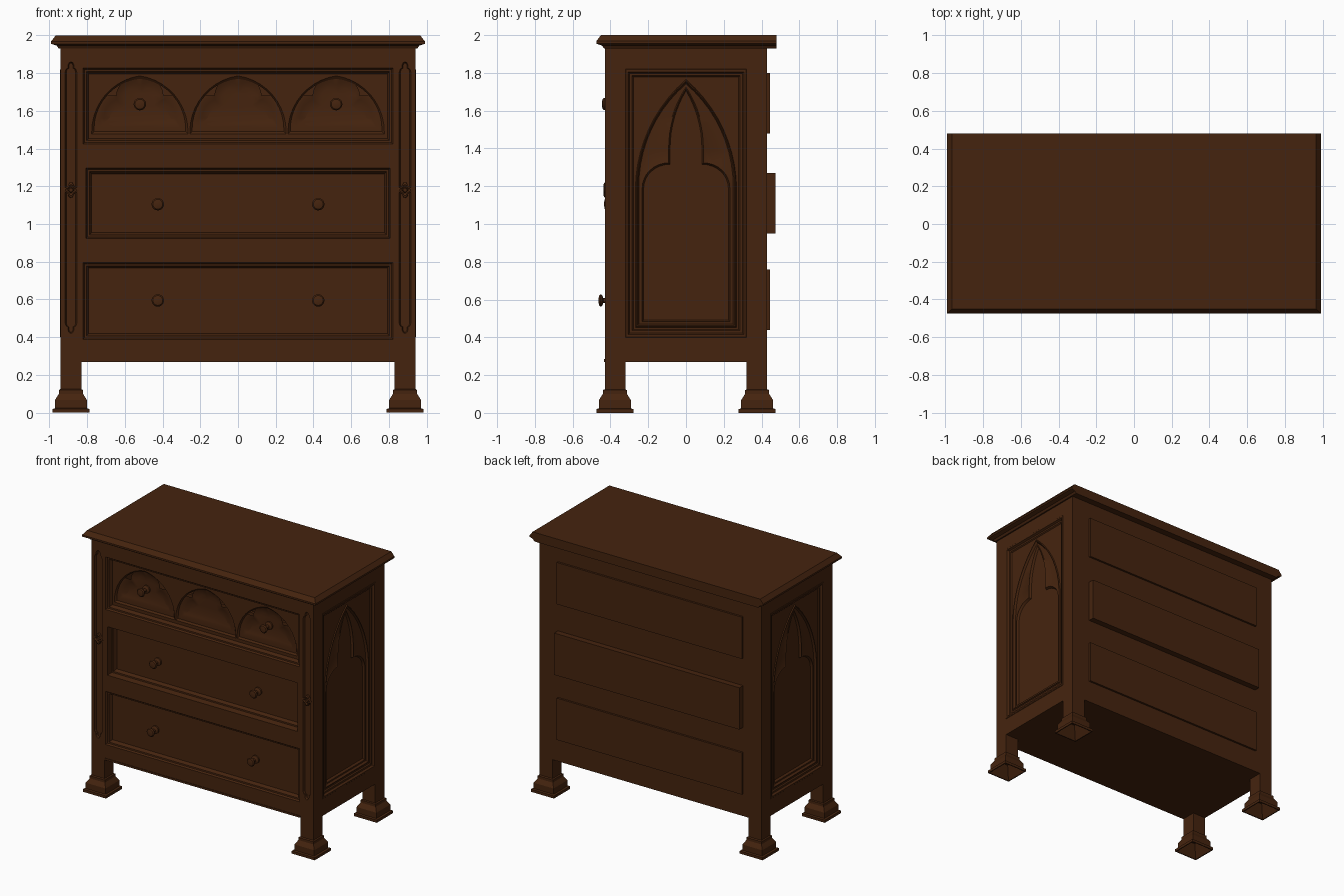
import bpy, bmesh, math
from mathutils import Vector

if "Cube" in bpy.data.objects:
    bpy.data.objects.remove(bpy.data.objects["Cube"])

wood = bpy.data.materials.new("dark_brown_wood")
wood.diffuse_color = (0.06, 0.0175, 0.0045, 1)
wood.use_nodes = True
wood.node_tree.nodes["Principled BSDF"].inputs["Base Color"].default_value = wood.diffuse_color


def finish(name, bm, smooth=False):
    mesh = bpy.data.meshes.new(name)
    bm.to_mesh(mesh)
    bm.free()
    mesh.materials.append(wood)
    ob = bpy.data.objects.new(name, mesh)
    bpy.context.collection.objects.link(ob)
    if smooth:
        bpy.context.view_layer.objects.active = ob
        ob.select_set(True)
        bpy.ops.object.shade_smooth_by_angle(angle=math.radians(35))
        ob.select_set(False)
    return ob


def box(name, x0, x1, y0, y1, z0, z1):
    bm = bmesh.new()
    bmesh.ops.create_cube(bm, size=1)
    for v in bm.verts:
        v.co = Vector(((x0 + x1) / 2 + v.co.x * (x1 - x0),
                       (y0 + y1) / 2 + v.co.y * (y1 - y0),
                       (z0 + z1) / 2 + v.co.z * (z1 - z0)))
    return finish(name, bm)


# ---- relief carving: outlines (u, v) pushed to a depth behind a face ----
class Relief:
    def __init__(self, place, normal):
        self.bm, self.place, self.normal = bmesh.new(), place, Vector(normal)

    def ring(self, loop, d):
        return [self.bm.verts.new(self.place(u, v, d)) for u, v in loop]

    def wall(self, *steps):
        rings = [self.ring(loop, d) for loop, d in steps]
        for a, b in zip(rings, rings[1:]):
            n = len(a)
            for i in range(n):
                j = (i + 1) % n
                self.bm.faces.new((a[i], a[j], b[j], b[i]))

    def cap(self, d, *loops):
        edges = []
        for loop in loops:
            r = self.ring(loop, d)
            edges += [self.bm.edges.new((r[i - 1], r[i])) for i in range(len(r))]
        bmesh.ops.triangle_fill(self.bm, use_beauty=True, edges=edges, normal=self.normal)

    def done(self, name, smooth=True):
        bm = self.bm
        bmesh.ops.remove_doubles(bm, verts=bm.verts, dist=1e-5)
        bmesh.ops.recalc_face_normals(bm, faces=bm.faces)
        if sum(f.normal.dot(self.normal) * f.calc_area() for f in bm.faces) < 0:
            bmesh.ops.reverse_faces(bm, faces=bm.faces)
        return finish(name, bm, smooth)


def front():
    return Relief(lambda u, v, d: (u, -0.43 + d, v), (0, -1, 0))


def rect(u0, u1, v0, v1, e=0):
    return [(u0 + e, v0 + e), (u1 - e, v0 + e), (u1 - e, v1 - e), (u0 + e, v1 - e)]


def circle(cu, cv, r, n=20, lobes=0):
    out = []
    for i in range(n):
        t = math.tau * i / n
        s = r * (1 + 0.22 * math.cos(lobes * t)) if lobes else r
        out.append((cu + s * math.cos(t), cv + s * math.sin(t)))
    return out


def pointed(hw, zs, za, n=10):
    """Right half of a pointed arch, from springing to apex."""
    h = za - zs
    R = (hw * hw + h * h) / (2 * hw)
    a = math.atan2(h, hw - (hw - R) - hw)
    return [(hw - R + R * math.cos(a * i / n), zs + R * math.sin(a * i / n)) for i in range(n)] + [(0, za)]


def mirrored(half, cx=0):
    return [(cx + u, v) for u, v in half] + [(cx - u, v) for u, v in reversed(half) if u > 1e-6]


def arch(hw, z0, zs, za, cx=0, e=0):
    return mirrored([(hw - e, z0 + e)] + pointed(hw - e, zs + e, za - 1.3 * e), cx)


def trefoil(hw, z0, zs, nw, zn, zm, za, cx=0, e=0):
    hw, nw, zn, za = hw - e, nw - e, zn - e, za - 1.4 * e
    lobe = [(nw + (hw - nw) * math.cos(t * math.pi / 16), zs + (zn - zs) * math.sin(t * math.pi / 16))
            for t in range(9)]
    return mirrored([(hw, z0 + e)] + lobe + pointed(nw, zm, za, 8), cx)


# ---- tabletop with moulded front and side edges, flat back ----
top = Relief(lambda u, v, d: (u, v, d), (0, 0, 1))
lid = lambda e: [(-0.99 + e, -0.475 + e), (0.99 - e, -0.475 + e), (0.99 - e, 0.48), (-0.99 + e, 0.48)]
top.cap(1.93, lid(0.04))
top.wall((lid(0.04), 1.93), (lid(0.03), 1.945), (lid(0), 1.955), (lid(0), 1.968), (lid(0.025), 2.0))
top.cap(2.0, lid(0.025))
top.done("tabletop", False)

# ---- carcass boards and front rails ----
box("back_board", -0.83, 0.83, 0.40, 0.43, 0.27, 1.93)
box("bottom_board", -0.93, 0.93, -0.42, 0.42, 0.27, 0.29)
for i, (z0, z1) in enumerate(((0.27, 0.385), (0.80, 0.92), (1.30, 1.42), (1.83, 1.93))):
    box(f"front_rail_{i}", -0.83, 0.83, -0.43, -0.34, z0, z1)
box("front_bottom_bead", -0.83, 0.83, -0.434, -0.42, 0.27, 0.284)


# ---- drawers: moulded opening, face, back end and knobs ----
def knob(name, cx, cz, tip, base):
    k = front()
    prof = [(0.030, base), (0.030, base - 0.012), (0.012, base - 0.02), (0.012, tip + 0.026),
            (0.029, tip + 0.018), (0.033, tip + 0.011), (0.026, tip + 0.003), (0.012, tip)]
    k.wall(*[(circle(cx, cz, r), d) for r, d in prof])
    k.cap(tip, circle(cx, cz, 0.012))
    k.done(name)


def drawer(name, hw, z0, z1, shift, back, kx, kz, tip, arched=False):
    d = front()
    R = lambda e: rect(-hw, hw, z0, z1, e)
    face = 0.04 + shift
    d.wall((rect(-0.83, 0.83, z0, z1), 0), (R(0.004), 0), (R(0.012), 0.012 + shift),
           (R(0.022), 0.014 + shift), (R(0.026), 0.026 + shift), (R(0.034), face))
    holes = []
    if arched:
        for cx in (-0.52, 0, 0.52):
            a = lambda e: arch(0.255, 1.478, 1.49, 1.785, cx, e)
            t = lambda e: trefoil(0.21, 1.515, 1.56, 0.125, 1.68, 1.68, 1.765, cx, e)
            holes.append(a(0))
            d.wall((a(0), face), (a(0.012), face + 0.012))
            d.cap(face + 0.012, a(0.012), t(0))
            d.wall((t(0), face + 0.012), (t(0.02), face + 0.022), (t(0.05), face + 0.028))
            d.cap(face + 0.028, t(0.05))
    d.cap(face, R(0.034), *holes)
    d.done(name + "_front")
    box(name + "_back", -0.785, 0.785, 0.38, back[0], back[1], back[2])
    for s, side in ((-1, "left"), (1, "right")):
        knob(f"{name}_knob_{side}", s * kx, kz, tip, face + (0.028 if arched else 0))


drawer("top_drawer", 0.825, 1.42, 1.83, 0, (0.445, 1.48, 1.80), 0.52, 1.635, -0.015, True)
drawer("middle_drawer", 0.81, 0.92, 1.30, 0.03, (0.475, 0.95, 1.27), 0.425, 1.105, -0.003)
drawer("bottom_drawer", 0.825, 0.385, 0.80, 0, (0.445, 0.44, 0.76), 0.425, 0.595, -0.033)


# ---- corner posts with carved groove and rosette, feet, side panels ----
def groove(cx, e):
    end = [(0.031 - e, 1.79), (0.031 - e, 1.805), (0.026 - e, 1.82), (0.017 - e, 1.825),
           (0.017 - e, 1.84), (0.010 - e / 2, 1.855 - e), (0, 1.86 - e)]
    low = [(u, 2.28 - v) for u, v in reversed(end)]
    return mirrored(low + end, cx)


for s, side in ((-1, "left"), (1, "right")):
    cx = s * 0.885
    x0, x1 = cx - 0.055, cx + 0.055
    box(f"front_post_{side}", x0, x1, -0.41, -0.32, 0.11, 1.93)
    box(f"back_post_{side}", x0, x1, 0.32, 0.43, 0.11, 1.93)
    outer = rect(x0, x1, 0.11, 1.93)
    p = front()
    p.wall((outer, 0.02), (outer, 0))
    p.cap(0, outer, groove(cx, 0))
    p.wall((groove(cx, 0), 0), (groove(cx, 0.006), 0.015))
    p.cap(0.015, groove(cx, 0.006))
    p.done(f"front_post_face_{side}", False)

    r = front()
    r.wall(*[(circle(cx, 1.18, q, 32, 4), d) for q, d in
             ((0.034, 0.015), (0.033, -0.002), (0.024, -0.006), (0.014, 0.002), (0.010, -0.006))])
    r.cap(-0.006, circle(cx, 1.18, 0.010, 32, 4))
    r.done(f"rosette_{side}")

    # stepped feet, hollow underneath
    for cy, end in ((-0.3765, "front"), (0.3765, "back")):
        f = Relief(lambda u, v, d: (u, v, d), (0, 0, 1))
        sq = lambda h: rect(cx - h, cx + h, cy - h, cy + h)
        f.cap(0.09, sq(0.04))
        f.wall(*[(sq(h), z) for h, z in
                 ((0.04, 0.09), (0.09, 0), (0.0975, 0), (0.0975, 0.02), (0.084, 0.024), (0.084, 0.068),
                  (0.078, 0.078), (0.064, 0.10), (0.064, 0.12), (0.056, 0.125))])
        f.cap(0.125, sq(0.056))
        f.done(f"{end}_foot_{side}", False)

    # side rails and panel with pointed arch around a trefoil recess
    for nm, z0, z1 in (("lower", 0.27, 0.40), ("upper", 1.82, 1.93)):
        a, b = sorted((s * 0.94, s * 0.88))
        box(f"side_{nm}_rail_{side}", a, b, -0.32, 0.32, z0, z1)
    w = Relief(lambda u, v, d: (s * (0.94 - d), u, v), (s, 0, 0))
    R = lambda e: rect(-0.32, 0.32, 0.40, 1.82, e)
    A = lambda e: arch(0.268, 0.452, 1.18, 1.765, 0, e)
    T = lambda e: trefoil(0.238, 0.478, 1.19, 0.098, 1.33, 1.40, 1.725, 0, e)
    w.wall((R(0), 0), (R(0.003), -0.003), (R(0.014), -0.003), (R(0.022), 0.012),
           (R(0.035), 0.012), (R(0.042), 0.02))
    w.cap(0.02, R(0.042), A(0))
    w.wall((A(0), 0.02), (A(0.005), 0.012), (A(0.010), 0.014), (A(0.018), 0.030))
    w.cap(0.030, A(0.018), T(0))
    w.wall((T(0), 0.030), (T(0.006), 0.026), (T(0.014), 0.042))
    w.cap(0.042, T(0.014))
    w.done(f"side_panel_{side}")
